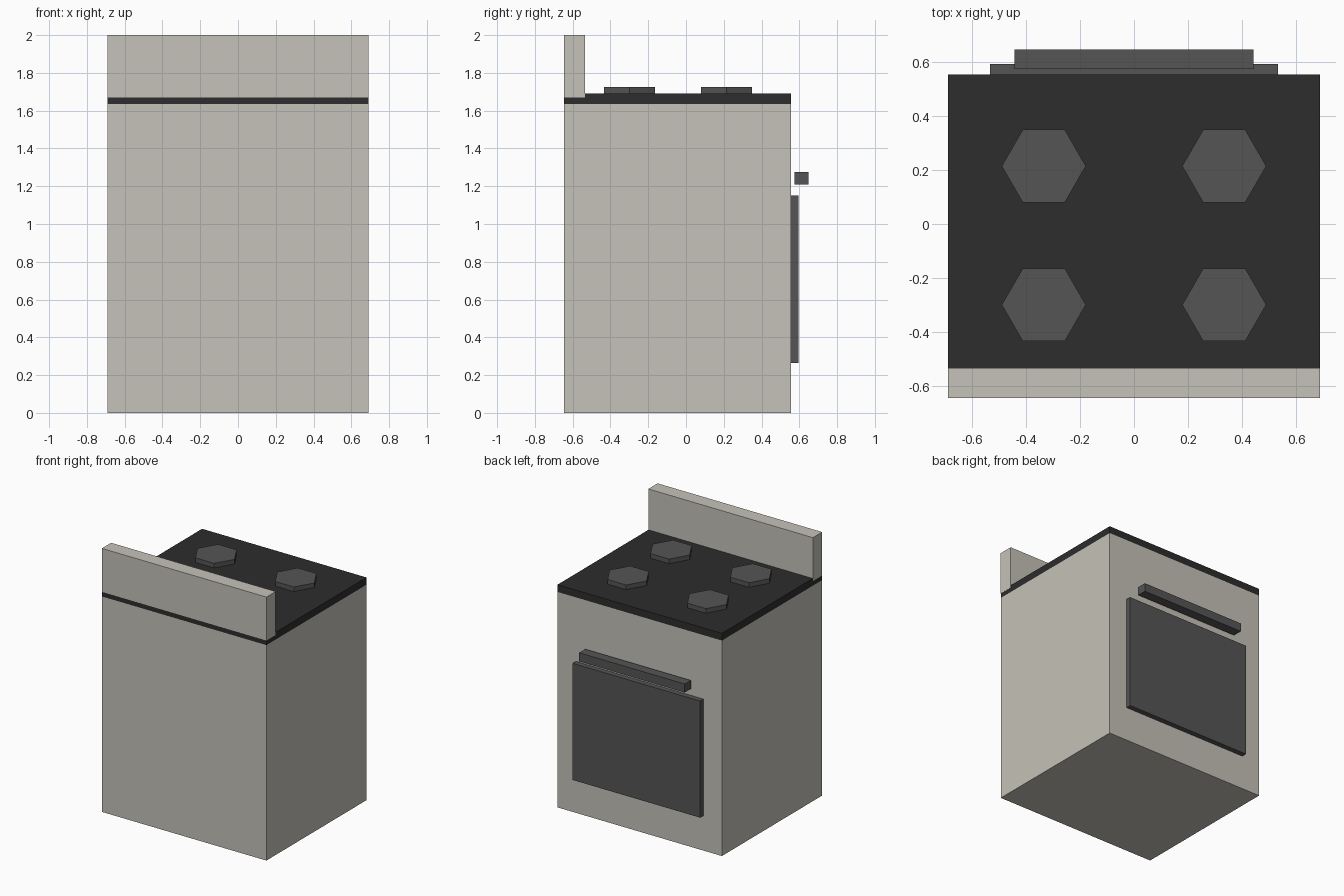
import bpy

cube = bpy.data.objects.get("Cube")
if cube:
    bpy.data.objects.remove(cube, do_unlink=True)


def make_material(name, rgb):
    mat = bpy.data.materials.new(name)
    mat.use_nodes = True
    colour = (*rgb, 1.0)
    mat.diffuse_color = colour
    mat.node_tree.nodes["Principled BSDF"].inputs["Base Color"].default_value = colour
    return mat


enamel = make_material("warm_grey_enamel", (0.56, 0.54, 0.48))
black = make_material("black_glass", (0.026, 0.026, 0.026))
iron = make_material("dark_grey_iron", (0.09, 0.09, 0.09))


def box(name, half_x, y, z, mat):
    """Box centred on x = 0, spanning the given y and z ranges."""
    bpy.ops.mesh.primitive_cube_add(size=1, location=(0, sum(y) / 2, sum(z) / 2))
    obj = bpy.context.object
    obj.name = name
    obj.scale = (2 * half_x, y[1] - y[0], z[1] - z[0])
    bpy.ops.object.transform_apply(location=False, rotation=False, scale=True)
    obj.data.materials.append(mat)
    return obj


WIDTH = 0.69
BACK, FRONT = -0.645, 0.555

# Cabinet, cooktop and splash guard (guard is a hair proud to avoid coplanar faces)
box("oven_body", WIDTH, (BACK, FRONT), (0, 1.635), enamel)
box("cooktop", WIDTH, (BACK, FRONT), (1.635, 1.69), black)
box("splash_guard", WIDTH + 0.001, (BACK - 0.001, -0.535), (1.67, 2.0), enamel)

# Oven door and its handle
box("oven_door", 0.535, (FRONT, 0.595), (0.265, 1.15), iron)
box("door_handle", 0.443, (0.575, 0.648), (1.21, 1.275), iron)

# Four hexagonal burners with corners pointing along x
for side, x in (("right", -0.335), ("left", 0.335)):
    for row, y in (("rear", -0.30), ("fore", 0.215)):
        bpy.ops.mesh.primitive_cylinder_add(
            vertices=6, radius=0.156, depth=0.035,
            location=(x, y, 1.7075), rotation=(0, 0, 0.5235988))
        burner = bpy.context.object
        burner.name = f"burner_{row}_{side}"
        burner.data.materials.append(iron)
